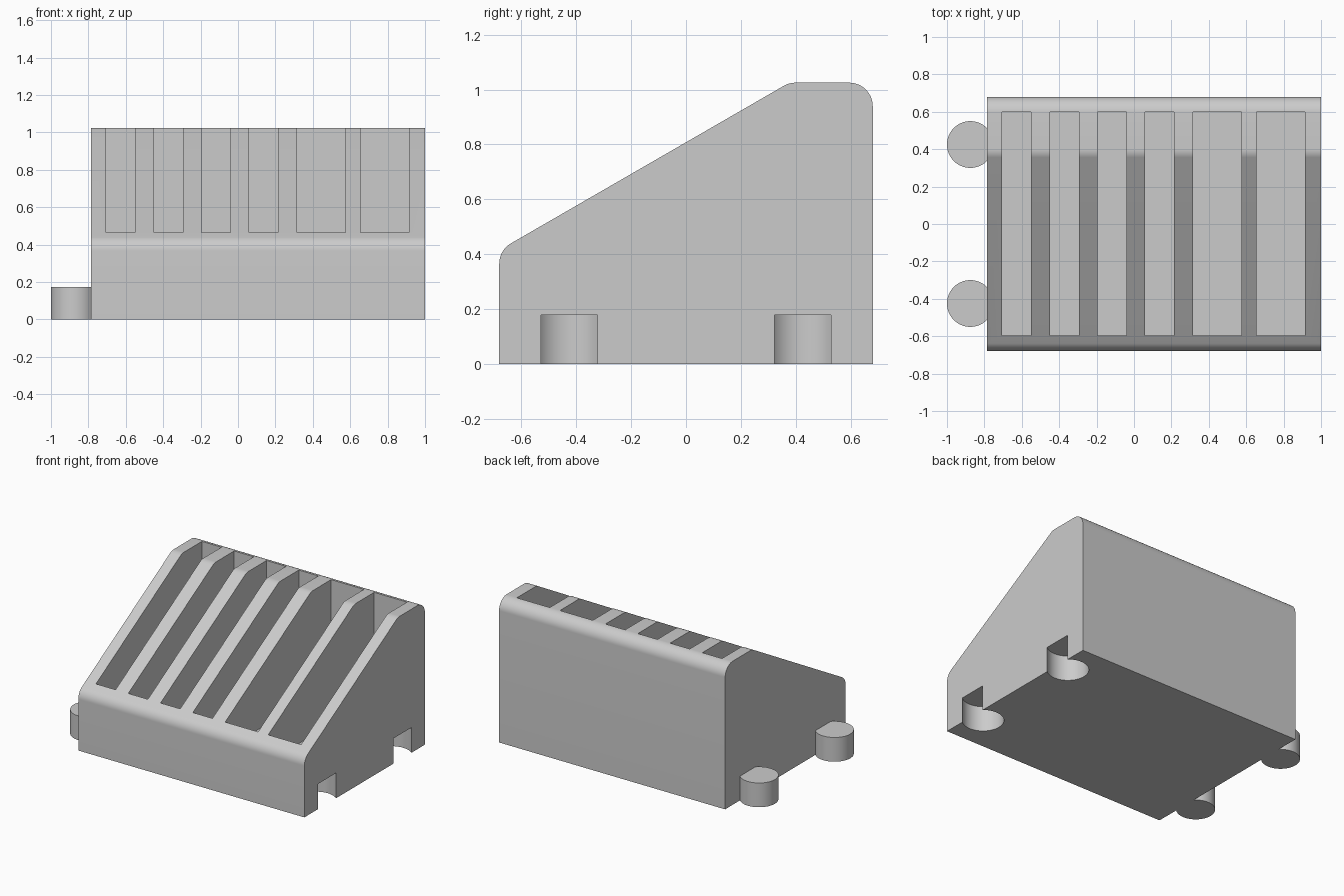
import bpy
import bmesh
from math import sin, tan, radians
from mathutils import Vector, Matrix

cube = bpy.data.objects.get("Cube")
if cube:
    bpy.data.objects.remove(cube, do_unlink=True)

grey = bpy.data.materials.new("light grey plastic")
grey.use_nodes = True
colour = (0.6, 0.6, 0.6, 1)
grey.diffuse_color = colour
grey.node_tree.nodes["Principled BSDF"].inputs["Base Color"].default_value = colour

LEFT, RIGHT = -0.785, 1.0
HALF_DEPTH, TOP = 0.68, 1.025
SLOPE = tan(radians(30))
ROUND = 0.085


def make_object(name, bm):
    bmesh.ops.recalc_face_normals(bm, faces=bm.faces)
    mesh = bpy.data.meshes.new(name)
    bm.to_mesh(mesh)
    bm.free()
    mesh.materials.append(grey)
    obj = bpy.data.objects.new(name, mesh)
    bpy.context.collection.objects.link(obj)
    return obj


def add_box(bm, x0, x1, y0, y1, z0, z1):
    size = Matrix.Diagonal((x1 - x0, y1 - y0, z1 - z0, 1))
    centre = Matrix.Translation(((x0 + x1) / 2, (y0 + y1) / 2, (z0 + z1) / 2))
    bmesh.ops.create_cube(bm, size=1, matrix=centre @ size)


def add_cylinder(bm, x, y, radius, z0, z1):
    bmesh.ops.create_cone(bm, cap_ends=True, segments=64, radius1=radius, radius2=radius,
                          depth=z1 - z0, matrix=Matrix.Translation((x, y, (z0 + z1) / 2)))


def rounded(corner, before, after, radius, steps=10):
    """Points of a fillet arc at one corner of the side profile."""
    a, b = (before - corner).normalized(), (after - corner).normalized()
    half = a.angle(b) / 2
    centre = corner + (a + b).normalized() * radius / sin(half)
    start = (corner + a * radius / tan(half) - centre).normalized()
    end = (corner + b * radius / tan(half) - centre).normalized()
    spokes = [start.lerp(end, i / steps).normalized() for i in range(steps + 1)]
    return [centre + spoke * radius for spoke in spokes]


def combine(target, tool, operation):
    mod = target.modifiers.new(operation.lower(), "BOOLEAN")
    mod.operation, mod.object, mod.solver = operation, tool, "EXACT"
    bpy.context.view_layer.objects.active = target
    bpy.ops.object.modifier_apply(modifier=mod.name)
    bpy.data.objects.remove(tool, do_unlink=True)


# Wedge body: side profile with three rounded corners, extruded along x
slope_z = 0.808
corners = [Vector(p) for p in (
    (-HALF_DEPTH, 0), (HALF_DEPTH, 0), (HALF_DEPTH, TOP),
    ((TOP - slope_z) / SLOPE, TOP), (-HALF_DEPTH, slope_z - HALF_DEPTH * SLOPE))]
profile = corners[:2]
for i in (2, 3, 4):
    profile += rounded(corners[i], corners[i - 1], corners[(i + 1) % 5], ROUND)
bm = bmesh.new()
face = bm.faces.new([bm.verts.new((LEFT, y, z)) for y, z in profile])
new = bmesh.ops.extrude_face_region(bm, geom=[face], use_keep_orig=True)["geom"]
bmesh.ops.translate(bm, vec=(RIGHT - LEFT, 0, 0),
                    verts=[v for v in new if isinstance(v, bmesh.types.BMVert)])
body = make_object("slotted_rack_body", bm)

# Four narrow and two wide slots
bm = bmesh.new()
slots = [(-0.705 + 0.255 * i, 0.155) for i in range(4)] + [(0.315, 0.26), (0.655, 0.26)]
for x, width in slots:
    add_box(bm, x, x + width, -0.595, 0.6, 0.27, 1.3)
combine(body, make_object("slot_cutter", bm), "DIFFERENCE")

# Round sockets in the left side
bm = bmesh.new()
for y in (-0.425, 0.425):
    add_cylinder(bm, 0.912, y, 0.135, -0.1, 0.18)
combine(body, make_object("socket_cutter", bm), "DIFFERENCE")

# Matching round connector tabs on the right side
bm = bmesh.new()
for y in (-0.425, 0.425):
    add_cylinder(bm, -0.875, y, 0.125, 0, 0.173)
combine(body, make_object("connector_tabs", bm), "UNION")

# Smooth the rounded surfaces only
bpy.ops.object.select_all(action="DESELECT")
body.select_set(True)
bpy.context.view_layer.objects.active = body
bpy.ops.object.shade_smooth_by_angle(angle=radians(20))
